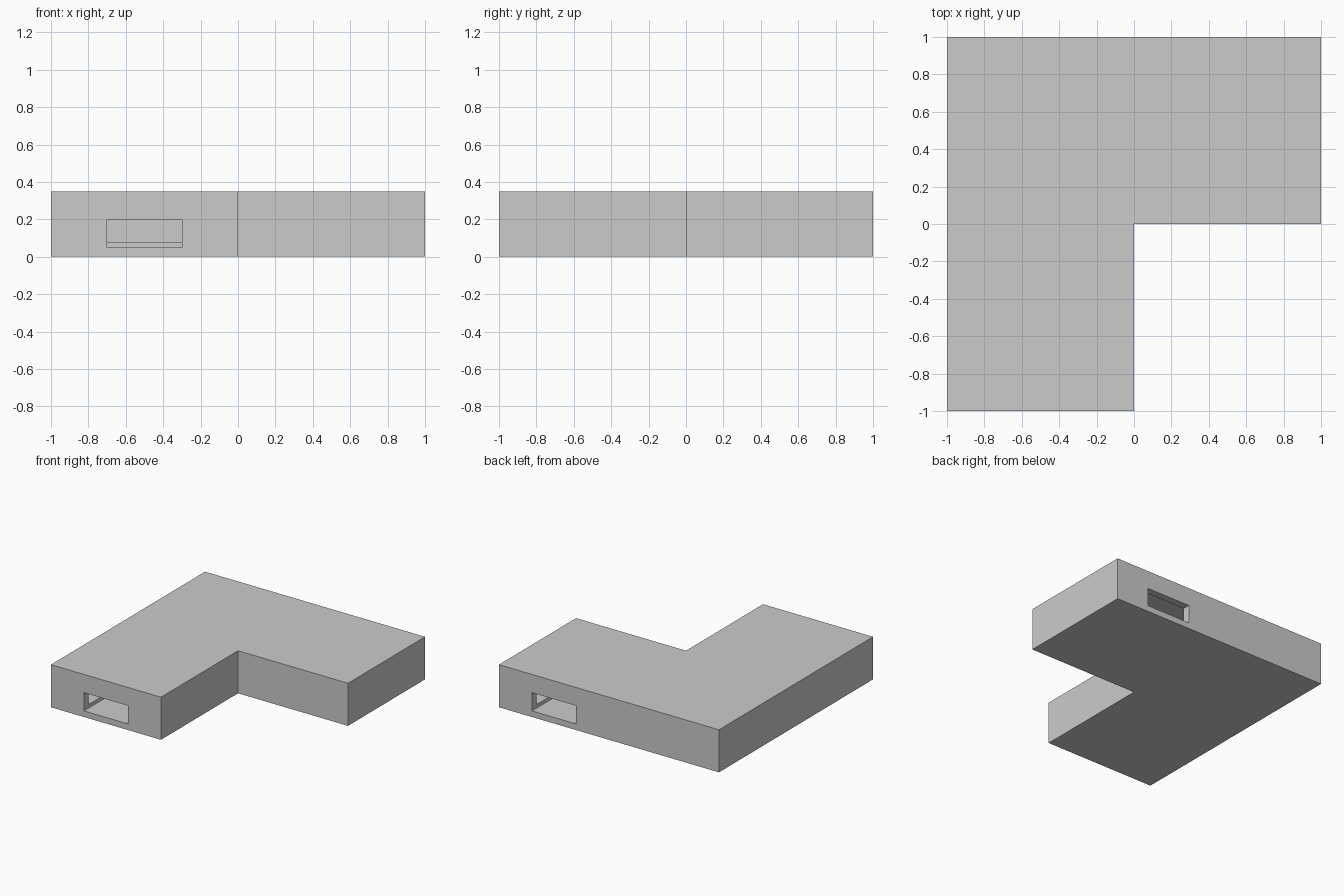
import bpy, bmesh

if "Cube" in bpy.data.objects:
    bpy.data.objects.remove(bpy.data.objects["Cube"])

HEIGHT = 0.35
WALL = 0.06


def l_prism(name, t, z0, z1):
    """L-shaped slab, inset by t from the outer outline."""
    outline = [(-1 + t, -1 + t), (-t, -1 + t), (-t, t),
               (1 - t, t), (1 - t, 1 - t), (-1 + t, 1 - t)]
    bm = bmesh.new()
    face = bm.faces.new([bm.verts.new((x, y, z0)) for x, y in outline])
    top = bmesh.ops.extrude_face_region(bm, geom=[face])["geom"]
    bmesh.ops.translate(bm, vec=(0, 0, z1 - z0),
                        verts=[v for v in top if isinstance(v, bmesh.types.BMVert)])
    bmesh.ops.recalc_face_normals(bm, faces=bm.faces)
    mesh = bpy.data.meshes.new(name)
    bm.to_mesh(mesh)
    bm.free()
    obj = bpy.data.objects.new(name, mesh)
    bpy.context.collection.objects.link(obj)
    return obj


def cut(target, cutter):
    """Subtract the cutter, then remove it."""
    cutter.hide_render = True
    mod = target.modifiers.new("cut", 'BOOLEAN')
    mod.operation = 'DIFFERENCE'
    mod.solver = 'EXACT'
    mod.object = cutter
    bpy.context.view_layer.objects.active = target
    bpy.ops.object.modifier_apply(modifier=mod.name)
    bpy.data.objects.remove(cutter)


# Hollow corner block
block = l_prism("corner_block", 0, 0, HEIGHT)
cut(block, l_prism("cavity_cutter", WALL, 0.08, HEIGHT - WALL))

# Slots in the front and back ends, running a short way into the floor
for side in (-1, 1):
    bpy.ops.mesh.primitive_cube_add(size=1, location=(0.5 * side, 0.85 * side, 0.125))
    slot = bpy.context.object
    slot.name = "slot_cutter"
    slot.scale = (0.4, 0.7, 0.15)
    bpy.context.view_layer.update()
    cut(block, slot)
